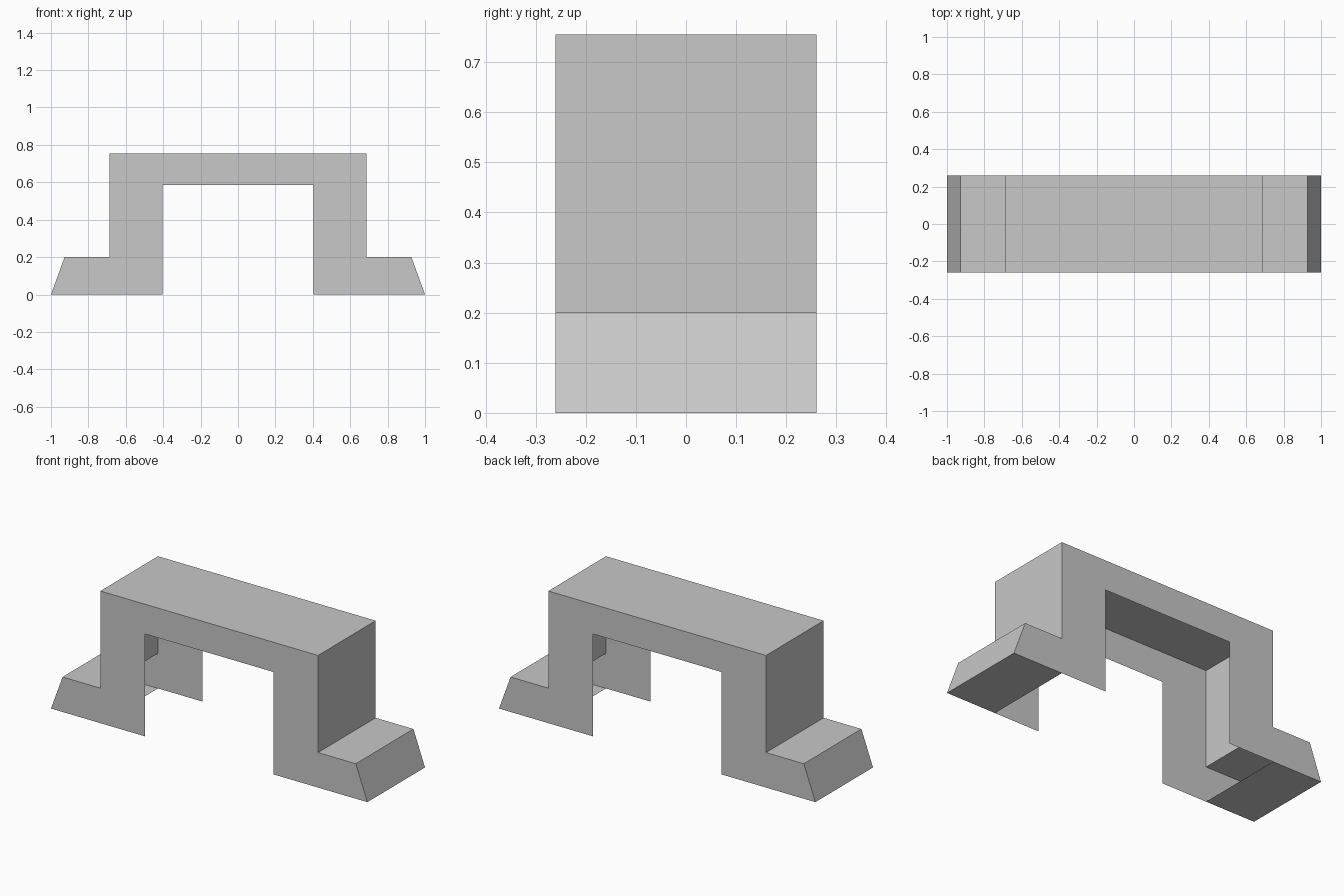
import bpy
import bmesh

default = bpy.data.objects.get("Cube")
if default:
    bpy.data.objects.remove(default, do_unlink=True)

# Material
grey = bpy.data.materials.new("light grey")
grey.use_nodes = True
colour = (0.58, 0.58, 0.58, 1)
grey.diffuse_color = colour
grey.node_tree.nodes["Principled BSDF"].inputs["Base Color"].default_value = colour

# Half profile of the bridge: soffit, leg, sloped foot, outer wall, deck
HALF_DEPTH = 0.26
half = [(0.405, 0.585), (0.405, 0), (0.688, 0), (1, 0),
        (0.927, 0.2), (0.688, 0.2), (0.688, 0.755)]
profile = half + [(-x, z) for x, z in reversed(half)]

# Extrude the profile from front to back
bm = bmesh.new()
front = bm.faces.new([bm.verts.new((x, -HALF_DEPTH, z)) for x, z in profile])
back = bmesh.ops.extrude_face_region(bm, geom=[front], use_keep_orig=True)
bmesh.ops.translate(bm, vec=(0, 2 * HALF_DEPTH, 0),
                    verts=[v for v in back["geom"] if isinstance(v, bmesh.types.BMVert)])
bmesh.ops.recalc_face_normals(bm, faces=bm.faces)

# The shell is open on the inside: no soffit, inner leg walls or leg bottoms
inner = [f for f in bm.faces
         if abs(f.normal.y) < 0.5
         and abs(f.calc_center_median().x) < 0.6
         and f.calc_center_median().z < 0.7]
bmesh.ops.delete(bm, geom=inner, context="FACES")

mesh = bpy.data.meshes.new("bridge_shell")
bm.to_mesh(mesh)
bm.free()
mesh.materials.append(grey)
bridge = bpy.data.objects.new("bridge_shell", mesh)
bpy.context.collection.objects.link(bridge)
